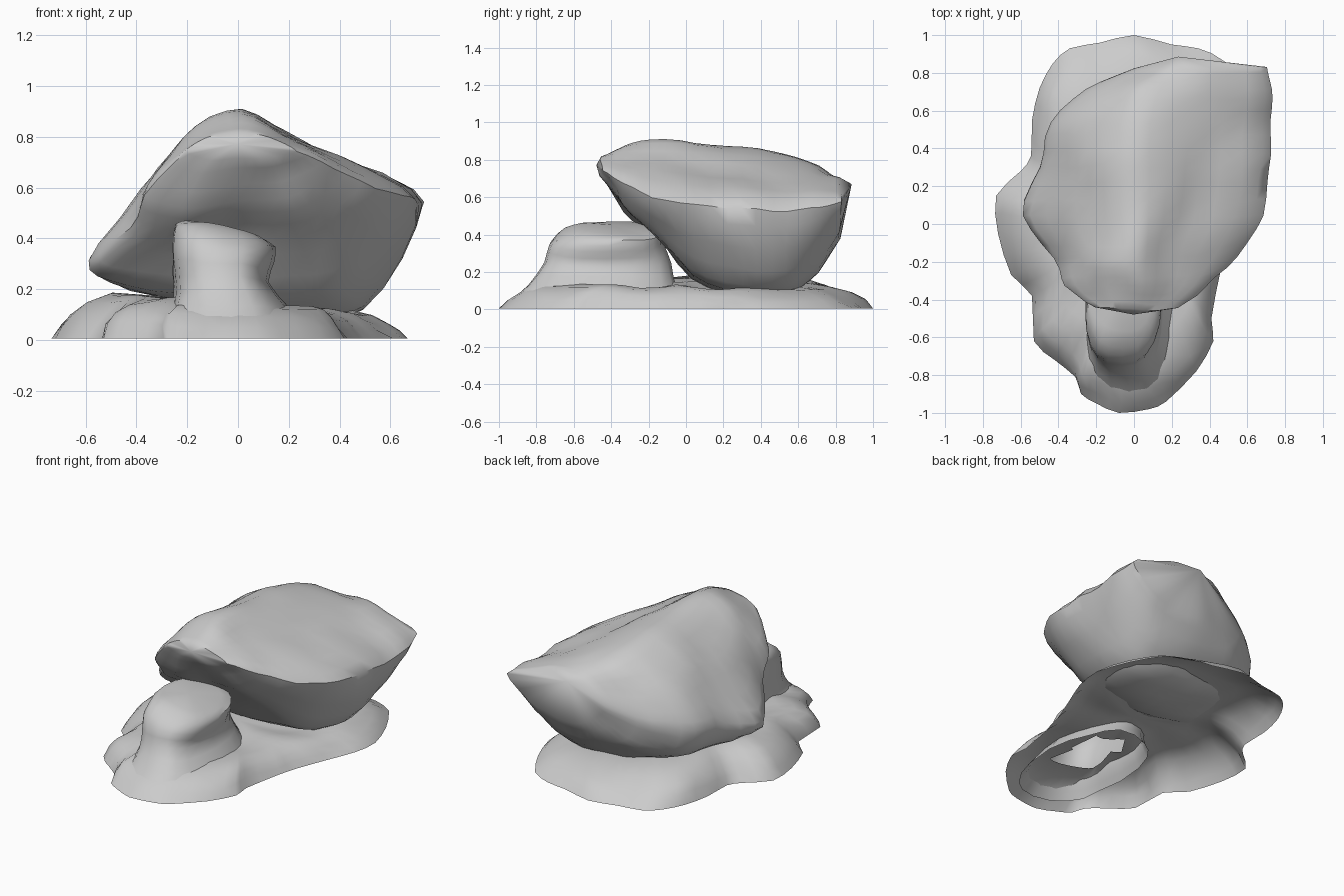
import bpy, bmesh, math
from mathutils import Vector, noise

if "Cube" in bpy.data.objects:
    bpy.data.objects.remove(bpy.data.objects["Cube"])


def spline(pts, steps, closed):
    """Catmull-Rom resampling of a point list."""
    n, out = len(pts), []
    for i in range(n if closed else n - 1):
        if closed:
            a, b, c, d = (pts[(i + k) % n] for k in (-1, 0, 1, 2))
        else:
            a, b, c, d = (pts[min(max(i + k, 0), n - 1)] for k in (-1, 0, 1, 2))
        for s in range(steps):
            t = s / steps
            m1, m2 = (c - a) * 0.4, (d - b) * 0.4
            out.append(b * (2*t**3 - 3*t*t + 1) + m1 * (t**3 - 2*t*t + t)
                       + c * (3*t*t - 2*t**3) + m2 * (t**3 - t*t))
    if not closed:
        out.append(pts[-1])
    return out


def loft(name, rings, start=None, end=None, rough=0.0, skip=None):
    """Skin a stack of rings, with optional pointed caps and rocky noise."""
    bm = bmesh.new()
    rows = [[bm.verts.new(p) for p in r] for r in rings]
    n = len(rows[0])
    for r0, r1 in zip(rows, rows[1:]):
        for i in range(n):
            bm.faces.new((r0[i], r0[(i+1) % n], r1[(i+1) % n], r1[i]))
    for tip, row in ((start, rows[0]), (end, rows[-1])):
        if tip is not None:
            v = bm.verts.new(tip)
            for i in range(n):
                bm.faces.new((row[i], row[(i+1) % n], v))
    if skip:
        gone = [f for f in bm.faces if skip(f.calc_center_median())]
        bmesh.ops.delete(bm, geom=gone, context='FACES')
    for v in bm.verts:
        if v.co.z > 0.03:
            v.co += noise.noise_vector(v.co * 5) * rough
    bmesh.ops.recalc_face_normals(bm, faces=bm.faces)
    me = bpy.data.meshes.new(name)
    bm.to_mesh(me)
    bm.free()
    ob = bpy.data.objects.new(name, me)
    bpy.context.collection.objects.link(ob)
    bpy.ops.object.select_all(action='DESELECT')
    ob.select_set(True)
    bpy.context.view_layer.objects.active = ob
    bpy.ops.object.shade_smooth_by_angle(angle=math.radians(45))
    return ob


# Leaning boulder: x,z sections along y (left, over the ridge, right, underside)
sections = [
    (-0.45, [(-.20, .74), (-.12, .80), (0, .83), (.12, .80), (.24, .73), (.12, .71), (0, .72), (-.1, .71)]),
    (-0.33, [(-.37, .57), (-.20, .79), (0, .87), (.20, .79), (.38, .67), (.20, .56), (0, .55), (-.22, .52)]),
    (-0.18, [(-.43, .44), (-.22, .79), (0, .91), (.25, .78), (.54, .60), (.30, .42), (0, .43), (-.24, .40)]),
    (0.04, [(-.59, .31), (-.30, .68), (0, .89), (.32, .75), (.69, .56), (.40, .22), (.05, .16), (-.44, .21)]),
    (0.30, [(-.50, .37), (-.30, .67), (0, .87), (.36, .73), (.72, .54), (.50, .13), (.10, .08), (-.40, .20)]),
    (0.54, [(-.44, .40), (-.30, .62), (0, .83), (.38, .72), (.73, .53), (.48, .13), (.10, .09), (-.32, .20)]),
    (0.71, [(-.26, .44), (-.15, .61), (.05, .77), (.40, .71), (.73, .54), (.48, .25), (.15, .20), (-.14, .28)]),
    (0.82, [(.0, .53), (.06, .61), (.18, .70), (.42, .69), (.70, .57), (.50, .42), (.22, .38), (.08, .44)]),
]
rings = [spline([Vector((x, y, z)) for x, z in pts], 4, True) for y, pts in sections]
cols = [spline(list(c), 3, False) for c in zip(*rings)]
loft("leaning_boulder", list(zip(*cols)), Vector((0, -.475, .78)),
     Vector((.24, .88, .67)), 0.02)

# Front pillar: z, x range, y range for each ring, top tilted down to the right
levels = [(.04, -.30, .25, -.94, -.02), (.13, -.26, .20, -.85, -.06),
          (.25, -.26, .12, -.76, -.08), (.35, -.26, .14, -.73, -.13),
          (.42, -.25, .14, -.66, -.14), (.445, -.20, .08, -.57, -.20)]
rings = []
for z, x0, x1, y0, y1 in levels:
    ring = []
    for i in range(20):
        a = math.tau * i / 20
        c, s = (math.copysign(abs(f)**0.8, f) for f in (math.cos(a), math.sin(a)))
        x, y = (x0 + x1)/2 + (x1 - x0)/2*c, (y0 + y1)/2 + (y1 - y0)/2*s
        ring.append(Vector((x, y, z - .24*(x + .06)*(z/.44)**2)))
    rings.append(ring)
cols = [spline(list(c), 2, False) for c in zip(*rings)]
loft("front_pillar", list(zip(*cols)), None, Vector((-.06, -.40, .45)), 0.02)

# Ground skirt: hollow sheet that rises from the plan outline
outline = [(0, 1), (.2, .95), (.34, .93), (.48, .86), (.60, .66), (.67, .45), (.65, .28),
           (.57, .08), (.5, -.1), (.46, -.24), (.41, -.5), (.42, -.62), (.33, -.78),
           (.17, -.94), (.08, -.98), (-.08, -1), (-.2, -.95), (-.28, -.9), (-.31, -.81),
           (-.42, -.72), (-.53, -.62), (-.54, -.38), (-.65, -.27), (-.72, -.05),
           (-.73, .15), (-.6, .28), (-.545, .36), (-.54, .55), (-.50, .72),
           (-.43, .85), (-.34, .93), (-.18, .96)]
edge = spline([Vector((x, y, 0)) for x, y in outline], 2, True)
rings = []
for f, z in [(1, .005), (.95, .05), (.89, .09), (.8, .125), (.68, .145), (.5, .14), (.3, .13)]:
    rings.append([Vector((p.x*f, p.y*f, z*(1 - .3*p.x) if z > .01 else z)) for p in edge])
loft("ground_skirt", rings, None, Vector((0, 0, .14)), 0.025,
     lambda c: ((c.x + .05)/.14)**2 + ((c.y + .45)/.25)**2 < 1)
